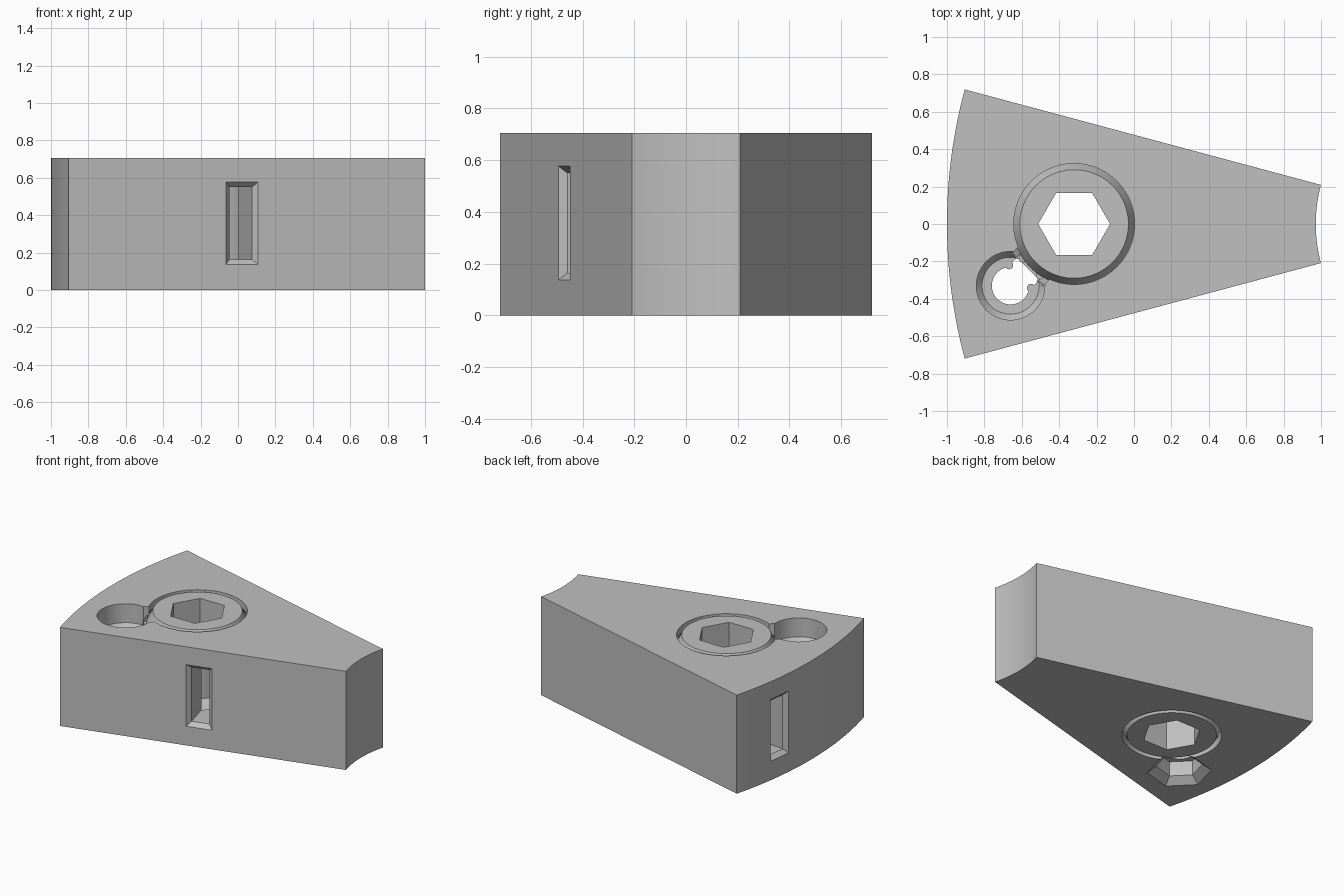
import bpy
import bmesh
from math import cos, sin, pi, radians
from mathutils import Matrix, Vector

if "Cube" in bpy.data.objects:
    bpy.data.objects.remove(bpy.data.objects["Cube"])

H = 0.705                        # body height
APEX = 1.78                      # x of the centre shared by both arcs
R_OUT, R_IN = 2.78, 0.808
SPOOL = Vector((-0.32, 0, 0))
PIN = Vector((-0.66, -0.33, 0))
NECK = math_angle = (SPOOL - PIN).to_2d().angle_signed(Vector((1, 0)))

grey = bpy.data.materials.new("light grey plastic")
grey.use_nodes = True
grey.diffuse_color = (0.53, 0.53, 0.53, 1)
grey.node_tree.nodes["Principled BSDF"].inputs["Base Color"].default_value = grey.diffuse_color


def make(name, bm, matrix=Matrix()):
    bmesh.ops.recalc_face_normals(bm, faces=bm.faces)
    bm.transform(matrix)
    mesh = bpy.data.meshes.new(name)
    bm.to_mesh(mesh)
    bm.free()
    mesh.materials.append(grey)
    obj = bpy.data.objects.new(name, mesh)
    bpy.context.collection.objects.link(obj)
    return obj


def loft(name, loops, matrix=Matrix()):
    """Closed solid through a stack of matching point loops."""
    bm = bmesh.new()
    rows = [[bm.verts.new(p) for p in loop] for loop in loops]
    n = len(rows[0])
    for a, b in zip(rows, rows[1:]):
        for i in range(n):
            j = (i + 1) % n
            bm.faces.new((a[i], a[j], b[j], b[i]))
    bm.faces.new(rows[0])
    bm.faces.new(rows[-1])
    return make(name, bm, matrix)


def turned(name, profile, centre, sides=96, turn=0.0):
    """Solid of revolution (or prism) from (radius, height) pairs."""
    loops = [[(r * cos(turn + 2 * pi * i / sides), r * sin(turn + 2 * pi * i / sides), z)
              for i in range(sides)] for r, z in profile]
    return loft(name, loops, Matrix.Translation(centre))


def rect(depth, half_w, half_h):
    return [(depth, -half_w, -half_h), (depth, half_w, -half_h),
            (depth, half_w, half_h), (depth, -half_w, half_h)]


def channel(name, sections, origin, heading):
    """Rectangular tunnel running along a heading in plan."""
    matrix = Matrix.Translation(origin) @ Matrix.Rotation(heading, 4, 'Z')
    return loft(name, [rect(*s) for s in sections], matrix)


def cut(target, cutter):
    mod = target.modifiers.new("cut", 'BOOLEAN')
    mod.operation = 'DIFFERENCE'
    mod.solver = 'EXACT'
    mod.object = cutter
    bpy.context.view_layer.objects.active = target
    bpy.ops.object.modifier_apply(modifier=mod.name)
    bpy.data.objects.remove(cutter)


def finish(obj):
    bpy.ops.object.select_all(action='DESELECT')
    obj.select_set(True)
    bpy.context.view_layer.objects.active = obj
    bpy.ops.object.shade_smooth_by_angle(angle=radians(25))


# Wedge body: a thirty degree slice of a ring
def arc(radius, steps=32):
    angles = [radians(-15 + 30 * i / steps) for i in range(steps + 1)]
    return [(APEX - radius * cos(a), radius * sin(a)) for a in angles]


outline = arc(R_OUT) + arc(R_IN)[::-1]
body = loft("wedge_body", [[(x, y, z) for x, y in outline] for z in (0, H)])

# Spool chamber, wider in the middle so the spool stays captive
cut(body, turned("chamber", [(0.323, -0.02), (0.323, 0.05), (0.36, 0.1),
                             (0.36, H - 0.1), (0.323, H - 0.05), (0.323, H + 0.02)], SPOOL))

# Round pin hole with a ledge, and a hexagonal countersunk mouth underneath
cut(body, turned("pin_hole", [(0.1, 0.1), (0.1, 0.53), (0.152, 0.53),
                              (0.183, 0.57), (0.183, H + 0.02)], PIN))
cut(body, turned("hex_mouth", [(0.235, -0.02), (0.15, 0.045), (0.15, 0.15)],
                 PIN, 6, radians(-45)))

# Neck joining the pin hole to the chamber
to_spool = radians(44)
cut(body, channel("upper_neck", [(0.08, 0.12, 0.09), (0.24, 0.12, 0.09)],
                  PIN + Vector((0, 0, 0.64)), to_spool))
cut(body, channel("lower_neck", [(0.02, 0.085, 0.26), (0.24, 0.085, 0.26)],
                  PIN + Vector((0, 0, 0.32)), to_spool))

# Two flared cord slots running tangentially into the chamber
flare = [(-0.02, 0.108, 0.24), (0.03, 0.062, 0.193), (0.42, 0.062, 0.193)]
mid = 0.357
cut(body, channel("front_slot", flare, Vector((0.022, -0.472, mid)), radians(105)))
flare[-1] = (0.6, 0.062, 0.193)
cut(body, channel("arc_slot", flare, Vector((-0.979, 0.34, mid)), radians(-7)))
finish(body)

# Spool with bevelled flanges, a narrow waist and a hexagonal drive hole
spool = turned("spool", [(0.29, 0), (0.33, 0.08), (0.33, 0.13), (0.2, 0.17),
                         (0.2, 0.54), (0.33, 0.58), (0.33, H - 0.08), (0.29, H)], SPOOL)
cut(spool, turned("drive_hole", [(0.192, -0.02), (0.192, H + 0.02)], SPOOL, 6))
finish(spool)

# Detent bumps around the upper flange
bumps = bmesh.new()
for i in range(16):
    a = 2 * pi * (i + 0.5) / 16
    spot = Matrix.Translation(SPOOL + Vector((0.33 * cos(a), 0.33 * sin(a), 0.6)))
    bmesh.ops.create_cone(bumps, cap_ends=True, segments=12, radius1=0.022,
                          radius2=0.022, depth=0.035, matrix=spot)
finish(make("spool_detents", bumps))

# Hooked lips of the spring clip beside the neck
for side, name in ((1, "clip_lip_left"), (-1, "clip_lip_right")):
    a = to_spool + side * radians(50)
    spot = PIN + Vector((0.11 * cos(a), 0.11 * sin(a), 0))
    finish(turned(name, [(0.022, 0.16), (0.022, 0.53)], spot, 20))
